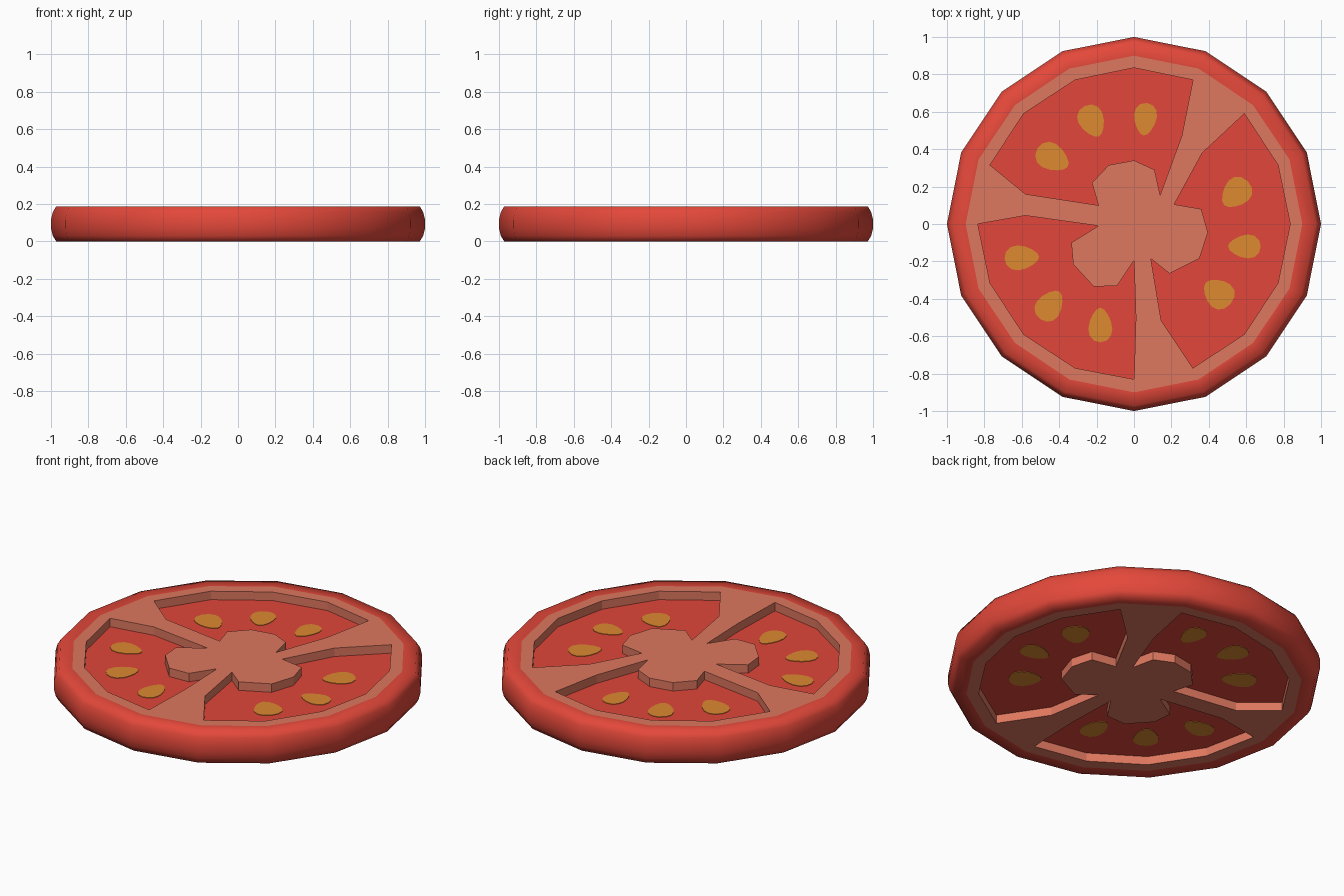
import bpy, bmesh, math
from mathutils import Vector

if "Cube" in bpy.data.objects:
    bpy.data.objects.remove(bpy.data.objects["Cube"])

H, DEPTH, SIDES = 0.187, 0.05, 16


def material(name, rgb):
    m = bpy.data.materials.new(name)
    lin = [(c / 255 / 12.92 if c < 11 else ((c / 255 + 0.055) / 1.055) ** 2.4) for c in rgb]
    m.diffuse_color = (*lin, 1)
    m.use_nodes = True
    m.node_tree.nodes["Principled BSDF"].inputs["Base Color"].default_value = m.diffuse_color
    return m


SKIN = material("skin red", (228, 72, 58))
FLESH = material("flesh red", (225, 70, 58))
PALE = material("pale flesh", (222, 119, 95))
SEED = material("seed ochre", (221, 138, 48))


def finish(bm, name, mats):
    me = bpy.data.meshes.new(name)
    bm.to_mesh(me)
    bm.free()
    for m in mats:
        me.materials.append(m)
    ob = bpy.data.objects.new(name, me)
    bpy.context.collection.objects.link(ob)
    return ob


def circle(r):
    return [(r * math.cos(math.tau * i / SIDES), r * math.sin(math.tau * i / SIDES))
            for i in range(SIDES)]


def ring(bm, pts, z):
    return [bm.verts.new((x, y, z)) for x, y in pts]


def bridge(bm, a, b):
    n = len(a)
    return [bm.faces.new((a[i], a[(i + 1) % n], b[(i + 1) % n], b[i])) for i in range(n)]


# Rounded skin around the rim, smooth shaded
bm = bmesh.new()
profile = [(0.9, 0), (0.972, 0), (0.99, 0.03), (1, 0.07),
           (1, H - 0.07), (0.99, H - 0.03), (0.972, H), (0.9, H)]
rings = [ring(bm, circle(r), z) for r, z in profile]
for a, b in zip(rings, rings[1:]):
    for f in bridge(bm, a, b):
        f.smooth = True
finish(bm, "skin", [SKIN])

# Pocket outlines: the outer arc, then back around the core
pockets = [
    [(.315, .77), (0, .835), (-.315, .77), (-.59, .59), (-.77, .315), (-.58, .16), (-.19, .10),
     (-.225, .22), (-.135, .315), (0, .34), (.11, .29), (.14, .155), (.255, .47)],
    [(.315, -.77), (.59, -.59), (.77, -.315), (.835, 0), (.77, .315), (.59, .59), (.365, .38),
     (.215, .105), (.36, .08), (.395, -.045), (.35, -.185), (.19, -.265), (.09, -.185),
     (.145, -.515)],
    [(-.835, 0), (-.77, -.315), (-.59, -.59), (-.315, -.77), (0, -.83), (.01, -.5), (0, -.195),
     (-.09, -.33), (-.215, -.335), (-.325, -.215), (-.335, -.1), (-.19, -.01), (-.58, .045)],
]

# Pale body with sunken red pockets on both faces
bm = bmesh.new()
rims = []
for z, floor in ((H, H - DEPTH), (0, DEPTH)):
    outer = ring(bm, circle(0.9), z)
    rims.append(outer)
    tops = [ring(bm, p, z) for p in pockets]
    edges = []
    for loop in [outer] + tops:
        edges += [bm.edges.new((loop[i - 1], loop[i])) for i in range(len(loop))]
    bmesh.ops.triangle_fill(bm, edges=edges, use_beauty=True, normal=Vector((0, 0, 1)))
    for p, top in zip(pockets, tops):
        low = ring(bm, p, floor)
        bridge(bm, top, low)
        bm.faces.new(low).material_index = 1
bridge(bm, rims[1], rims[0])
bmesh.ops.recalc_face_normals(bm, faces=bm.faces)
finish(bm, "flesh", [PALE, FLESH])

# Seeds: thin teardrop plates on both pocket floors (x, y, length, width, tip angle)
seeds = [(-.225, .55, .18, .13, -65), (.06, .56, .175, .115, -95), (-.435, .355, .19, .135, -30),
         (.545, .165, .18, .14, 225), (.59, -.12, .175, .12, 180), (.45, -.37, .175, .145, 140),
         (-.6, -.18, .185, .125, 3), (-.45, -.435, .18, .13, 55), (-.18, -.54, .185, .12, 90)]
bm = bmesh.new()
for x, y, length, width, ang in seeds:
    c, s = math.cos(math.radians(ang)), math.sin(math.radians(ang))
    pts = []
    for i in range(14):
        t = math.tau * i / 14
        u = length / 2 * math.cos(t)
        v = width / 2 * math.sin(t) * (1.03 - 0.3 * math.cos(t))
        pts.append((x + u * c - v * s, y + u * s + v * c))
    for z0, z1 in ((H - DEPTH - .003, H - DEPTH + .003), (DEPTH - .003, DEPTH + .003)):
        a, b = ring(bm, pts, z0), ring(bm, pts, z1)
        bridge(bm, a, b)
        bm.faces.new(b)
        bm.faces.new(a[::-1])
finish(bm, "seeds", [SEED])
